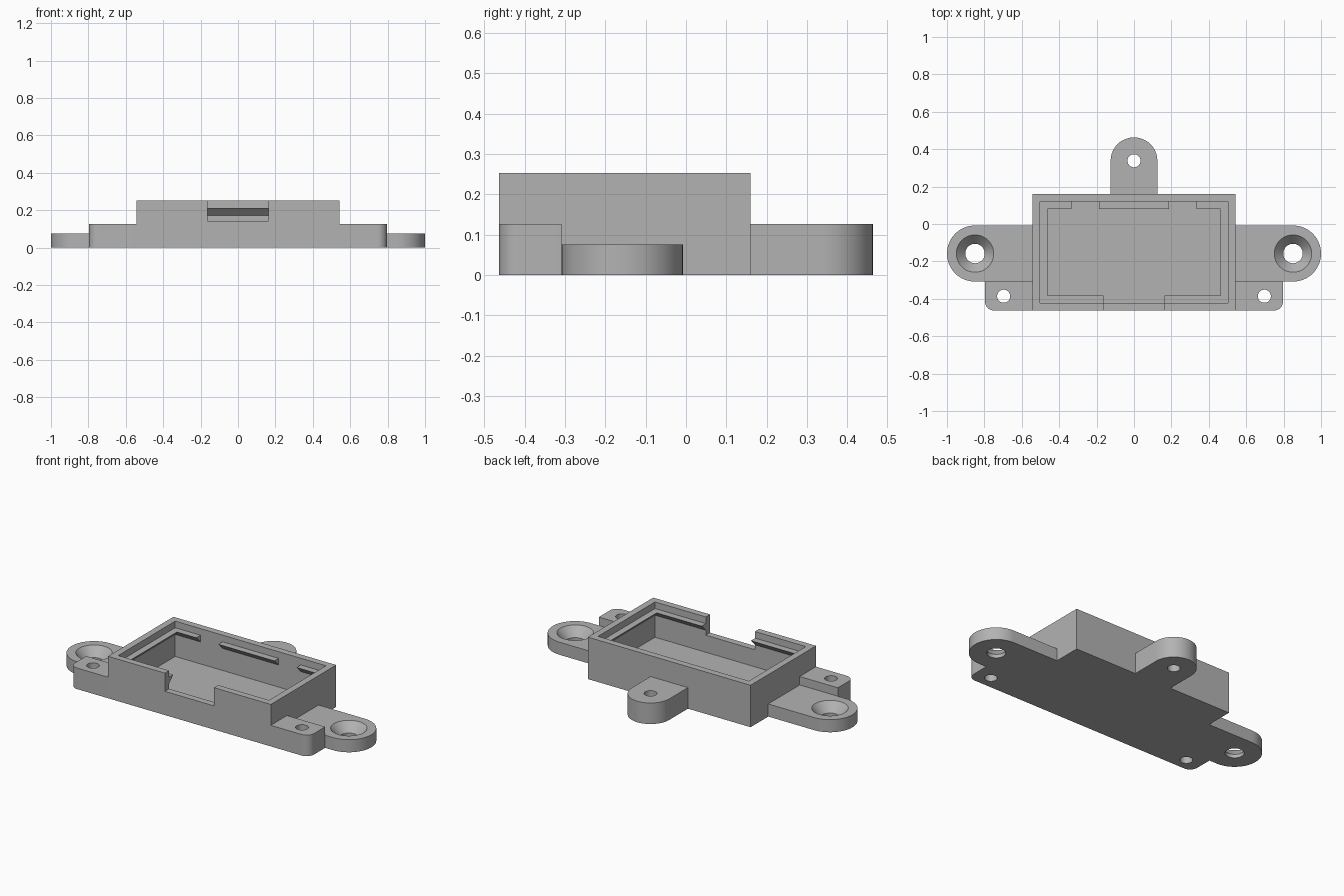
import bpy
import bmesh
from math import pi, sin, cos

cube = bpy.data.objects.get("Cube")
if cube:
    bpy.data.objects.remove(cube, do_unlink=True)

grey = bpy.data.materials.new("plain grey")
grey.use_nodes = True
grey.diffuse_color = (0.45, 0.45, 0.45, 1)
grey.node_tree.nodes["Principled BSDF"].inputs["Base Color"].default_value = grey.diffuse_color


def arc(cx, cy, r, a0, a1, n=24):
    """Points on an arc, angles in quarter turns."""
    angles = [(a0 + (a1 - a0) * i / n) * pi / 2 for i in range(n + 1)]
    return [(cx + r * cos(a), cy + r * sin(a)) for a in angles]


def circle(cx, cy, r, n=48):
    return arc(cx, cy, r, 0, 4, n)[:-1]


def rect(x0, x1, y0, y1):
    return [(x0, y0), (x1, y0), (x1, y1), (x0, y1)]


def loft(name, layers):
    """Closed solid through a stack of (z, outline) layers."""
    bm = bmesh.new()
    rings = [[bm.verts.new((x, y, z)) for x, y in outline] for z, outline in layers]
    bm.faces.new(rings[0])
    bm.faces.new(rings[-1])
    for low, high in zip(rings, rings[1:]):
        for i in range(len(low)):
            j = (i + 1) % len(low)
            bm.faces.new((low[i], low[j], high[j], high[i]))
    bmesh.ops.recalc_face_normals(bm, faces=bm.faces)
    mesh = bpy.data.meshes.new(name)
    bm.to_mesh(mesh)
    bm.free()
    mesh.materials.append(grey)
    obj = bpy.data.objects.new(name, mesh)
    bpy.context.collection.objects.link(obj)
    return obj


def prism(name, outline, z0, z1):
    return loft(name, [(z0, outline), (z1, outline)])


def finish(obj, cutters):
    """Cut the part with each cutter, then smooth its round faces."""
    bpy.ops.object.select_all(action="DESELECT")
    obj.select_set(True)
    bpy.context.view_layer.objects.active = obj
    for cutter in cutters:
        cutter.hide_render = True
        mod = obj.modifiers.new("cut", "BOOLEAN")
        mod.operation = "DIFFERENCE"
        mod.solver = "EXACT"
        mod.object = cutter
        bpy.ops.object.modifier_apply(modifier=mod.name)
        bpy.data.objects.remove(cutter, do_unlink=True)
    bpy.ops.object.shade_smooth_by_angle(angle=pi / 6)


WIDE, FRONT, BACK, TOP = 0.543, -0.463, 0.16, 0.253
TAB_TOP, EAR_TOP, WING_BACK = 0.127, 0.076, -0.308
WALL, LIP = 0.04, 0.04

# Open tray: the cavity narrows under a sloped lip, then widens to the rim
body = prism("tray_body", rect(-WIDE, WIDE, FRONT, BACK), 0, TOP)
inner = rect(-WIDE + WALL, WIDE - WALL, FRONT + WALL, BACK - WALL)
inset = WALL + LIP
lip = rect(-WIDE + inset, WIDE - inset, FRONT + inset, BACK - inset)
cavity = loft("cavity_cutter", [(0.04, inner), (0.173, inner), (0.213, lip),
                                (0.213, inner), (TOP + 0.05, inner)])
notch = prism("front_notch_cutter", rect(-0.164, 0.164, FRONT - 0.1, -0.3), 0.143, TOP + 0.05)
gaps = [prism("lip_gap_cutter", rect(*sorted((s * 0.187, s * 0.334)), 0, BACK - WALL), 0.15, 0.24)
        for s in (-1, 1)]
finish(body, [cavity, notch] + gaps)

# Rounded back tab with a screw hole
tab = prism("back_tab", [(0.125, BACK)] + arc(0, 0.338, 0.125, 0, 2) + [(-0.125, BACK)], 0, TAB_TOP)
finish(tab, [prism("hole_cutter", circle(0, 0.338, 0.035), -0.1, 0.3)])

for side, s in (("left", 1), ("right", -1)):
    # Front block with one rounded corner and a screw hole
    outline = [(WIDE, WING_BACK), (WIDE, FRONT)] + arc(0.747, FRONT + 0.05, 0.05, -1, 0, 12) + [(0.797, WING_BACK)]
    block = prism(side + "_front_block", [(s * x, y) for x, y in outline], 0, TAB_TOP)
    finish(block, [prism("hole_cutter", circle(s * 0.697, -0.386, 0.035), -0.1, 0.3)])

    # Low mounting ear with a countersunk hole
    cx, cy = 0.85, -0.158
    outline = [(WIDE, cy - 0.15)] + arc(cx, cy, 0.15, -1, 1, 32) + [(WIDE, cy + 0.15)]
    ear = prism(side + "_mounting_ear", [(s * x, y) for x, y in outline], 0, EAR_TOP)
    small, large = circle(s * cx, cy, 0.052), circle(s * cx, cy, 0.1)
    finish(ear, [loft("countersink_cutter", [(-0.1, small), (0.022, small), (EAR_TOP, large), (0.2, large)])])
